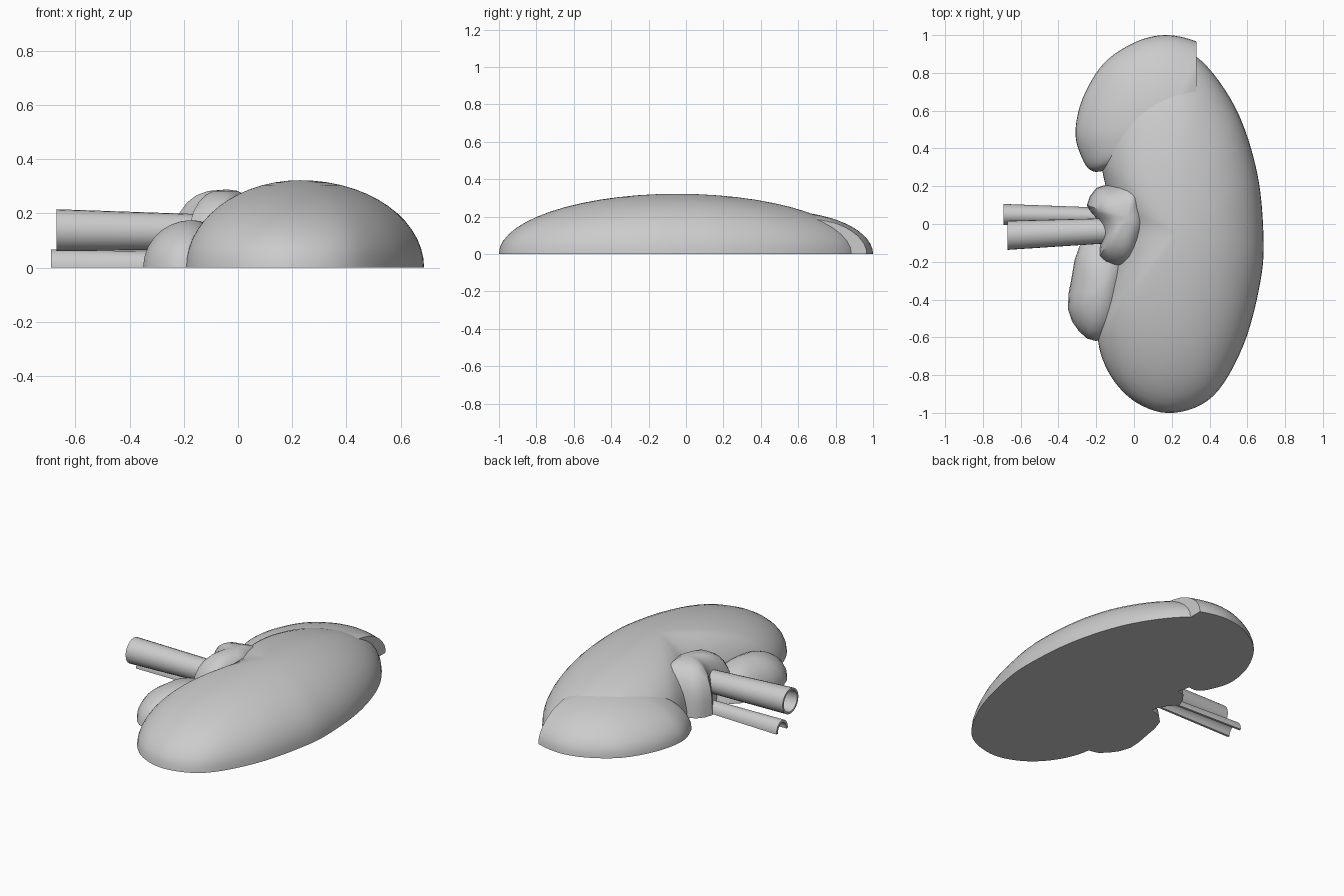
import bpy, bmesh, math
from mathutils import Vector

cube = bpy.data.objects.get("Cube")
if cube:
    bpy.data.objects.remove(cube)

grey = bpy.data.materials.new("plain grey")
grey.use_nodes = True
grey.diffuse_color = (0.6, 0.6, 0.6, 1)
grey.node_tree.nodes["Principled BSDF"].inputs["Base Color"].default_value = (0.6, 0.6, 0.6, 1)


def finish(name, bm, angle=40):
    bmesh.ops.recalc_face_normals(bm, faces=bm.faces)
    mesh = bpy.data.meshes.new(name)
    bm.to_mesh(mesh)
    bm.free()
    mesh.materials.append(grey)
    obj = bpy.data.objects.new(name, mesh)
    bpy.context.collection.objects.link(obj)
    bpy.ops.object.select_all(action='DESELECT')
    obj.select_set(True)
    bpy.context.view_layer.objects.active = obj
    bpy.ops.object.shade_smooth_by_angle(angle=math.radians(angle))
    return obj


def smooth_loop(points, steps):
    """Closed Catmull-Rom outline through a few points."""
    pts = [Vector(p) for p in points]
    n, out = len(pts), []
    for i in range(n):
        a, b, c, d = (pts[(i + k) % n] for k in (-1, 0, 1, 2))
        for s in range(steps):
            t = s / steps
            out.append(0.5 * (2 * b + (c - a) * t + (2 * a - 5 * b + 4 * c - d) * t ** 2
                              + (3 * b - a - 3 * c + d) * t ** 3))
    return out


def dome(outline, centre, height, steps=6, rings=14, power=2.0):
    """Flat-bottomed dome that shrinks an outline towards its apex."""
    bm = bmesh.new()
    loop, c = smooth_loop(outline, steps), Vector(centre)
    rows = []
    for r in range(rings):
        a = r / rings * math.pi / 2
        s, z = math.cos(a) ** (2 / power), height * math.sin(a) ** (2 / power)
        rows.append([bm.verts.new((*(c + (p - c) * s), z)) for p in loop])
    apex = bm.verts.new((*c, height))
    n = len(loop)
    for i in range(n):
        j = (i + 1) % n
        for low, high in zip(rows, rows[1:]):
            bm.faces.new((low[i], low[j], high[j], high[i]))
        bm.faces.new((rows[-1][i], rows[-1][j], apex))
    bm.faces.new(rows[0][::-1])
    return bm


def pipe(name, start, end, r_start, r_end, wall, arc, sides=24):
    """Thin-walled pipe or half pipe along x, open at both ends."""
    bm = bmesh.new()
    closed = arc > 6
    count = sides if closed else sides + 1
    profiles = []
    for (x, y, z), radius in ((start, r_start), (end, r_end)):
        for r in (radius, radius - wall):
            profiles.append([bm.verts.new((x, y + r * math.cos(arc * k / sides),
                                           z + r * math.sin(arc * k / sides)))
                             for k in range(count)])
    outer0, inner0, outer1, inner1 = profiles
    for k in range(sides):
        m = (k + 1) % count
        for a, b in ((outer0, outer1), (outer1, inner1), (inner1, inner0), (inner0, outer0)):
            bm.faces.new((a[k], a[m], b[m], b[k]))
    if not closed:
        for k in (0, sides):
            bm.faces.new((outer0[k], outer1[k], inner1[k], inner0[k]))
    return finish(name, bm)


# Main bean-shaped body
finish("bean_body", dome(
    [(0.21, -1), (0.42, -0.91), (0.58, -0.64), (0.67, -0.3), (0.685, -0.05), (0.65, 0.28),
     (0.54, 0.61), (0.35, 0.87), (0.17, 0.92), (-0.02, 0.82), (-0.14, 0.62), (-0.18, 0.4),
     (-0.15, 0.2), (-0.09, 0), (-0.11, -0.22), (-0.16, -0.42), (-0.19, -0.62), (-0.12, -0.81),
     (0.02, -0.95)], (0.23, -0.05), 0.322))

# Cap hugging the upper end, cut off flat on one side
cap = dome(
    [(0.16, 1), (0, 0.96), (-0.16, 0.85), (-0.27, 0.67), (-0.31, 0.49), (-0.28, 0.36),
     (-0.22, 0.28), (-0.1, 0.29), (0.16, 0.3), (0.42, 0.4), (0.48, 0.65), (0.42, 0.9),
     (0.32, 0.97)], (0.16, 0.5), 0.23)
cut = bmesh.ops.bisect_plane(cap, geom=cap.verts[:] + cap.edges[:] + cap.faces[:],
                             plane_co=(0.33, 0, 0), plane_no=(1, 0, 0), clear_outer=True)
bmesh.ops.holes_fill(cap, edges=[e for e in cap.edges if e.is_boundary])
finish("upper_cap", cap)

# Lump in the hollow of the bean
finish("hollow_lump", dome(
    [(-0.25, 0.1), (-0.2, 0.19), (-0.12, 0.21), (-0.02, 0.24), (0.04, 0.23), (0.06, 0.12),
     (0.08, 0), (0.04, -0.12), (-0.02, -0.22), (-0.11, -0.23), (-0.19, -0.18), (-0.17, -0.06),
     (-0.2, 0.03)], (-0.04, 0.03), 0.288, steps=2, rings=7, power=2.7))

# Lower lobe hanging from the lump
finish("lower_lobe", dome(
    [(-0.2, -0.62), (-0.29, -0.57), (-0.35, -0.45), (-0.33, -0.28), (-0.29, -0.12),
     (-0.18, -0.05), (-0.04, -0.12), (-0.04, -0.35), (-0.1, -0.55)],
    (-0.17, -0.35), 0.175, steps=2, rings=7))

# Upper round pipe and lower half pipe
pipe("round_pipe", (-0.67, -0.06, 0.138), (-0.12, -0.035, 0.13), 0.077, 0.066, 0.012, math.tau)
pipe("half_pipe", (-0.69, 0.05, 0), (-0.12, 0.04, 0), 0.056, 0.045, 0.014, math.pi)
bpy.data.objects["half_pipe"].scale.z = 1.2
